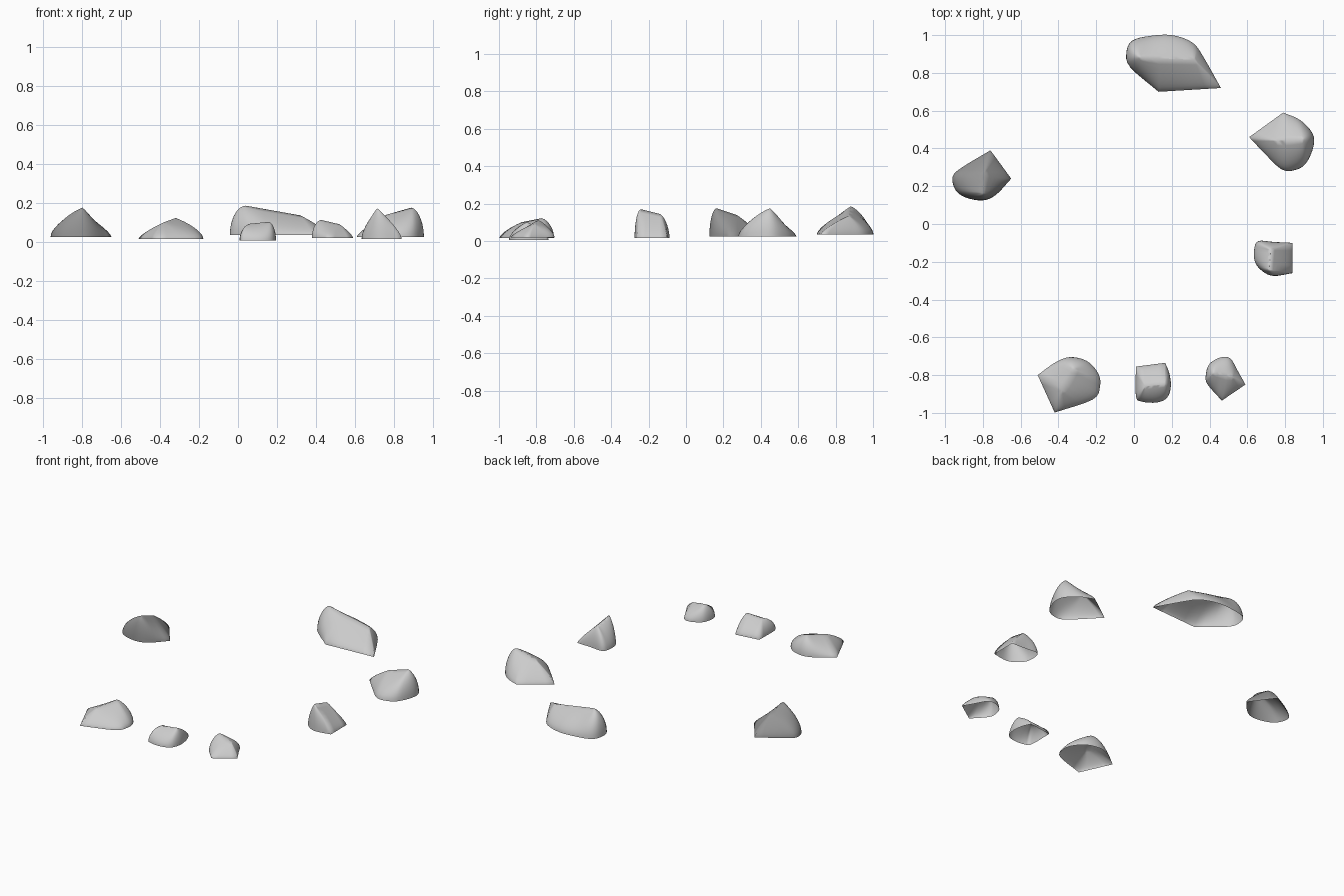
import bpy, bmesh, math
from mathutils import Vector

if "Cube" in bpy.data.objects:
    bpy.data.objects.remove(bpy.data.objects["Cube"])

STEPS, RINGS = 4, 9


def catmull(a, b, c, d, t):
    return 0.5 * (2 * b + (c - a) * t + (2 * a - 5 * b + 4 * c - d) * t * t
                  + (3 * b - a - 3 * c + d) * t ** 3)


def outline(pts):
    """Closed base line: straight edge between the first two points, curve through the rest."""
    p = [Vector(q) for q in pts[1:] + pts[:1]]
    ext = [2 * p[0] - p[1]] + p + [2 * p[-1] - p[-2]]
    out = [catmull(*ext[i:i + 4], s / STEPS) for i in range(len(p) - 1) for s in range(STEPS)]
    return out + [p[-1].lerp(p[0], s / STEPS) for s in range(STEPS)]


def rock(name, base_z, ridge, pts, grey=None):
    """Open-bottomed stone. pts hold x, y and side fullness (0 = straight slope, 1 = round)."""
    r0, r1 = (Vector(r) for r in ridge)
    d = (r1 - r0).to_2d()
    line = outline(pts)
    bm = bmesh.new()
    rings = []
    for j in range(RINGS + 1):
        a = math.pi / 2 * j / RINGS
        s = math.cos(a) if j < RINGS else 0.0
        ring = []
        for p in line:
            u = min(1, max(0, (p.to_2d() - r0.to_2d()).dot(d) / d.length_squared))
            if j == RINGS:
                u = round(u * 6) / 6
            top = r0.lerp(r1, u)
            k = p.z
            h = (1 - k) * (1 - s) + k * math.sin(a)
            ring.append(bm.verts.new((top.x + (p.x - top.x) * s,
                                      top.y + (p.y - top.y) * s,
                                      base_z + (top.z - base_z) * h)))
        rings.append(ring)
    n = len(line)
    for lo, hi in zip(rings, rings[1:]):
        for i in range(n):
            bm.faces.new((lo[i], lo[(i + 1) % n], hi[(i + 1) % n], hi[i]))
    bmesh.ops.remove_doubles(bm, verts=bm.verts, dist=0.0004)
    bmesh.ops.recalc_face_normals(bm, faces=bm.faces)
    if sum(f.normal.z * f.calc_area() for f in bm.faces) < 0:
        bmesh.ops.reverse_faces(bm, faces=bm.faces)
    for f in bm.faces:
        f.smooth = True
    me = bpy.data.meshes.new(name)
    bm.to_mesh(me)
    bm.free()
    ob = bpy.data.objects.new(name, me)
    bpy.context.collection.objects.link(ob)
    if grey:
        mat = bpy.data.materials.new("dark_stone")
        mat.diffuse_color = (grey, grey, grey, 1)
        mat.use_nodes = True
        mat.node_tree.nodes["Principled BSDF"].inputs["Base Color"].default_value = mat.diffuse_color
        me.materials.append(mat)


# long stone at the back
rock("long_stone", 0.035, [(0.04, 0.88, 0.185), (0.32, 0.87, 0.135)],
     [(0.46, 0.72, .3), (0.13, 0.70, .4), (-0.02, 0.83, .8), (-0.04, 0.91, 1), (-0.01, 0.97, .8),
      (0.08, 0.995, .5), (0.2, 1.0, .5), (0.31, 0.96, .5), (0.37, 0.88, .5)])

# broad stone, back right
rock("broad_stone", 0.025, [(0.76, 0.44, 0.138), (0.89, 0.45, 0.175)],
     [(0.61, 0.46, .25), (0.79, 0.59, .2), (0.88, 0.55, .4), (0.945, 0.48, .8), (0.95, 0.41, .9),
      (0.91, 0.32, .7), (0.85, 0.285, .6), (0.78, 0.29, .5), (0.69, 0.375, .4)])

# small upright stone on the right
rock("upright_stone", 0.015, [(0.715, -0.24, 0.17), (0.725, -0.14, 0.145)],
     [(0.84, -0.10, .2), (0.84, -0.26, .3), (0.74, -0.275, 1), (0.68, -0.25, .8), (0.64, -0.2, .6),
      (0.637, -0.13, .6), (0.66, -0.09, .7), (0.74, -0.095, .8)])

# small pointed stone, front right
rock("pointed_stone", 0.02, [(0.425, -0.79, 0.112), (0.52, -0.81, 0.09)],
     [(0.59, -0.85, .3), (0.465, -0.935, .3), (0.39, -0.85, .7), (0.38, -0.8, .9), (0.40, -0.74, .8),
      (0.46, -0.706, .6), (0.51, -0.712, .6), (0.545, -0.77, .5)])

# small block-like stone at the front
rock("block_stone", 0.006, [(0.06, -0.86, 0.092), (0.16, -0.85, 0.102)],
     [(0.165, -0.735, .4), (0.01, -0.755, .6), (0.01, -0.91, .9), (0.04, -0.94, .7), (0.12, -0.945, .6),
      (0.175, -0.92, .7), (0.195, -0.86, .9), (0.187, -0.79, .7)])

# low stone, front left
rock("low_stone", 0.015, [(-0.38, -0.88, 0.1), (-0.32, -0.77, 0.122)],
     [(-0.51, -0.80, .3), (-0.42, -0.998, .4), (-0.22, -0.93, .4), (-0.18, -0.86, .5), (-0.19, -0.79, .5),
      (-0.25, -0.725, .7), (-0.34, -0.705, .8), (-0.42, -0.735, .6)])

# dark stone on the left
rock("dark_stone", 0.025, [(-0.80, 0.165, 0.175), (-0.79, 0.27, 0.14)],
     [(-0.65, 0.24, .25), (-0.76, 0.39, .3), (-0.91, 0.3, .5), (-0.96, 0.25, .6), (-0.945, 0.18, .6),
      (-0.89, 0.14, .7), (-0.8, 0.125, 1), (-0.73, 0.155, .7)], grey=0.3)
